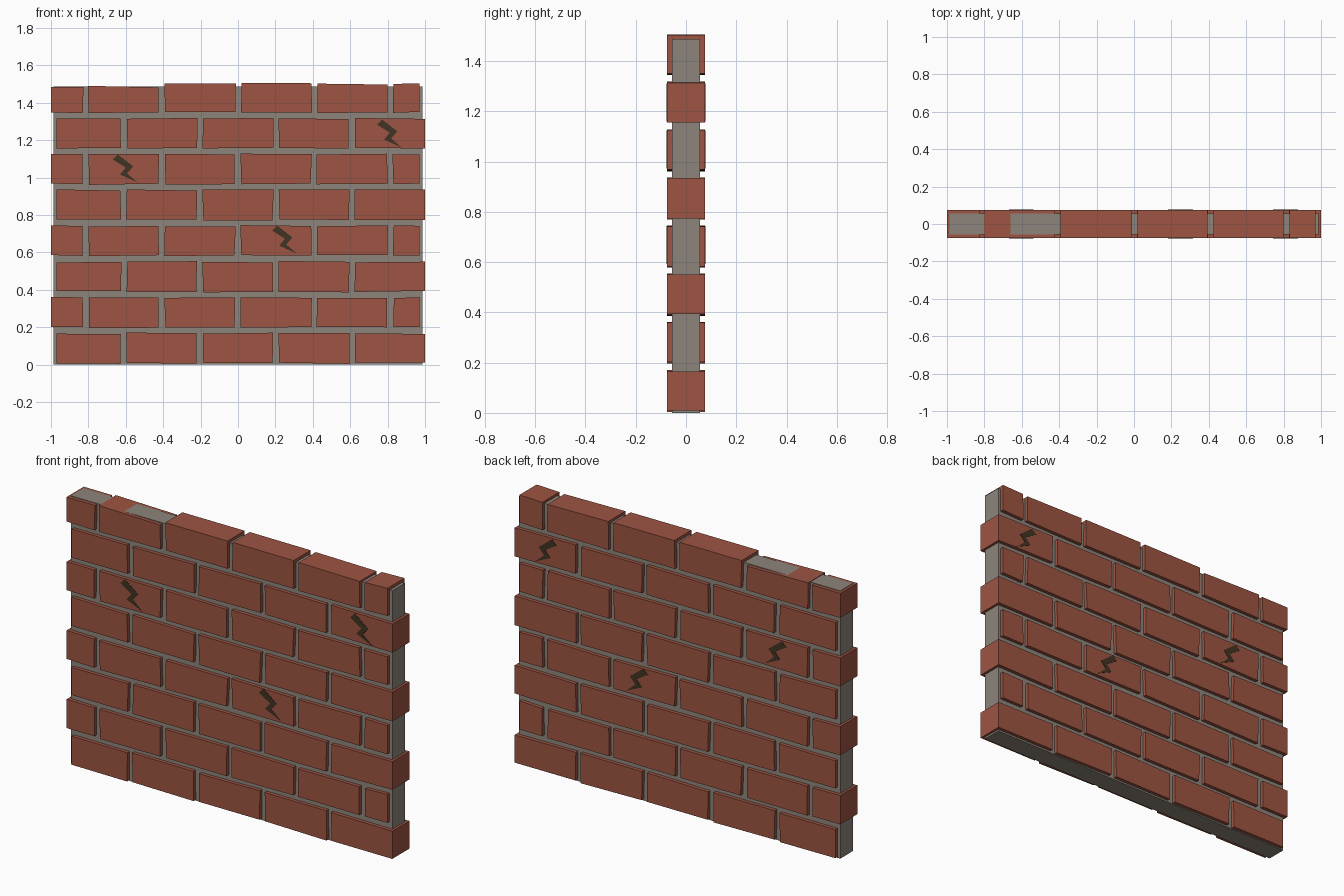
import bpy, bmesh, random

random.seed(4)
cube = bpy.data.objects.get("Cube")
if cube:
    bpy.data.objects.remove(cube, do_unlink=True)

DEPTH = 0.075      # half thickness of the bricks
ROWS = 8
PITCH = 0.1915     # course spacing
HEIGHT = 0.16
LENGTH = 0.407     # brick spacing
GAP = 0.031        # joint width


def material(name, rgb):
    m = bpy.data.materials.new(name)
    m.use_nodes = True
    m.diffuse_color = (*rgb, 1)
    m.node_tree.nodes["Principled BSDF"].inputs["Base Color"].default_value = (*rgb, 1)
    return m


brick_red = material("brick red", (0.34, 0.09, 0.055))
mortar_grey = material("mortar grey", (0.27, 0.235, 0.2))
crack_brown = material("crack brown", (0.055, 0.034, 0.016))


def finish(bm, name, mat):
    bmesh.ops.recalc_face_normals(bm, faces=bm.faces)
    mesh = bpy.data.meshes.new(name)
    bm.to_mesh(mesh)
    bm.free()
    mesh.materials.append(mat)
    obj = bpy.data.objects.new(name, mesh)
    bpy.context.collection.objects.link(obj)
    return obj


def prism(bm, outline, y0, y1):
    """Extrude an x-z outline from y0 to y1."""
    face = bm.faces.new([bm.verts.new((x, y0, z)) for x, z in outline])
    new = bmesh.ops.extrude_face_region(bm, geom=[face])["geom"]
    verts = [v for v in new if isinstance(v, bmesh.types.BMVert)]
    bmesh.ops.translate(bm, verts=verts, vec=(0, y1 - y0, 0))


def wobble():
    return random.uniform(-0.004, 0.004)


# Mortar core
bm = bmesh.new()
prism(bm, [(-0.986, 0), (0.986, 0), (0.986, 1.487), (-0.986, 1.487)], -0.055, 0.055)
finish(bm, "mortar_core", mortar_grey)

# Uneven top edge of the last course: left and right height of each brick
crown = [(1.484, 1.484), (1.490, 1.482), (1.504, 1.504),
         (1.505, 1.504), (1.502, 1.497), (1.500, 1.504)]

# Brick courses in running bond
for row in range(ROWS):
    odd = row % 2
    if odd:
        joints = [LENGTH * i for i in range(-2, 3)]
        ends = (-1.0, 0.97)
    else:
        joints = [LENGTH * (i + 0.5) for i in range(-2, 2)]
        ends = (-0.97, 1.0)
    starts = [ends[0]] + [j + GAP / 2 for j in joints]
    stops = [j - GAP / 2 for j in joints] + [ends[1]]
    low = 0.007 + row * PITCH
    high = low + HEIGHT
    bm = bmesh.new()
    for i, (a, b) in enumerate(zip(starts, stops)):
        tops = crown[i] if row == ROWS - 1 else (high + wobble(), high + wobble())
        # outer ends stay flush, inner corners are slightly irregular
        corners = [(a, low + wobble()), (b, low + wobble()), (b, tops[1]), (a, tops[0])]
        outline = [(x if x in ends else x + wobble(), z) for x, z in corners]
        prism(bm, outline, -DEPTH, DEPTH)
    finish(bm, f"brick_course_{row + 1}", brick_red)

# Zigzag cracks, as thin plates on both faces
zigzag = [(-0.064, 0.048), (-0.037, 0.075), (0.045, 0.012), (0.012, -0.026),
          (0.069, -0.075), (-0.026, -0.032), (0.005, 0.005)]
for n, (cx, cz) in enumerate([(-0.605, 1.048), (0.807, 1.235), (0.246, 0.668)]):
    bm = bmesh.new()
    for side in (-1, 1):
        prism(bm, [(cx + x, cz + z) for x, z in zigzag],
              side * (DEPTH - 0.004), side * (DEPTH + 0.002))
    finish(bm, f"crack_{n + 1}", crack_brown)
